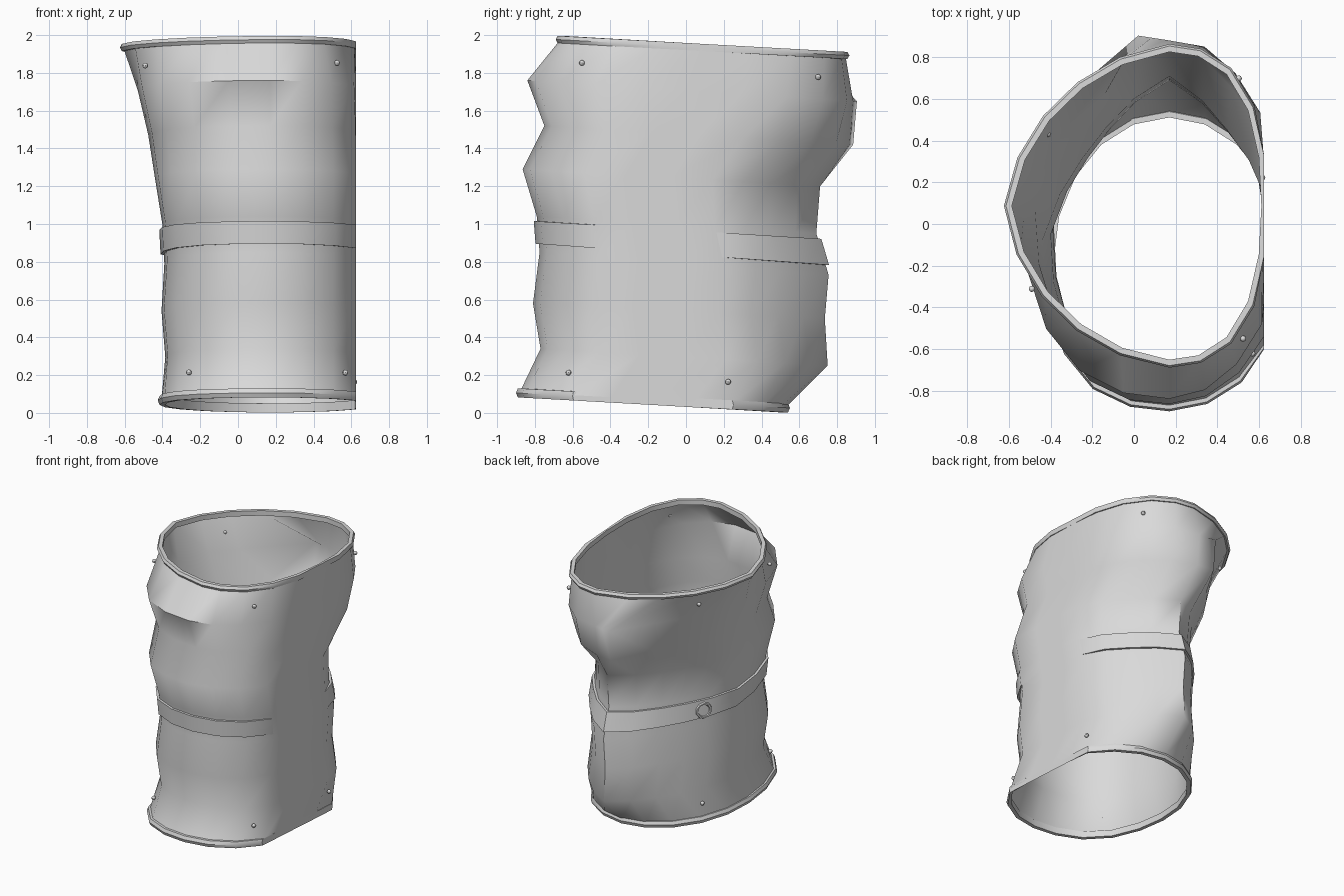
import bpy
import bmesh
from math import sin, cos, radians, pi
from mathutils import Vector, Matrix

cube = bpy.data.objects.get("Cube")
if cube:
    bpy.data.objects.remove(cube, do_unlink=True)

grey = bpy.data.materials.new("light grey")
COLOUR = (0.7, 0.7, 0.7, 1)
grey.diffuse_color = COLOUR
grey.use_nodes = True
grey.node_tree.nodes["Principled BSDF"].inputs["Base Color"].default_value = COLOUR

SIDES = 20
AXIS_X = 0.17
FLAT_X = 0.625
# loops: front z, back z, front y, back y, outer half-width, flat-side half-width,
# then fullness of the front outer, back outer and flat-side quarters
LOOPS = [
    (0.11, 0.03, -0.88, 0.53, 0.575, 0.57, 0.06, 0, 0),
    (0.34, 0.25, -0.77, 0.75, 0.555, 0.57, 0.08, -0.15, -0.14),
    (0.58, 0.50, -0.81, 0.735, 0.575, 0.57, 0.08, -0.17, -0.17),
    (0.85, 0.73, -0.775, 0.755, 0.56, 0.57, 0.07, -0.17, -0.17),
    (1.04, 0.95, -0.79, 0.69, 0.57, 0.57, 0.07, -0.16, -0.18),
    (1.29, 1.20, -0.865, 0.71, 0.61, 0.57, 0.07, -0.16, -0.18),
    (1.52, 1.42, -0.75, 0.885, 0.645, 0.56, 0.06, -0.18, -0.11),
    (1.76, 1.65, -0.84, 0.905, 0.70, 0.55, 0.05, -0.15, -0.02),
    (1.97, 1.885, -0.67, 0.845, 0.775, 0.46, -0.05, -0.06, 0.06),
]


def point(level, angle, out=0.0, dz=0.0):
    """Point on the sleeve at a loop level and angle, pushed out by a distance."""
    i = min(int(level), len(LOOPS) - 2)
    f = level - i
    zf, zb, yf, yb, wide, flat, front_outer, back_outer, side = [
        a + (b - a) * f for a, b in zip(LOOPS[i], LOOPS[i + 1])]
    s, c = sin(angle), cos(angle)
    if c > 0:
        full = side if s > 0 else max(side, 0)
    else:
        full = back_outer if s > 0 else front_outer
    # hollow quarters run to a point, full quarters stay round
    d = abs(sin(2 * angle))
    k = 1 + full * (d if full < 0 else d * d)
    x = AXIS_X + ((flat if c > 0 else wide) * k + out) * c
    y = (yf + yb) / 2 + ((yb - yf) / 2 * k + out) * s
    z = zf + (zb - zf) * (1 + s * k) / 2 + dz
    return Vector((min(x, FLAT_X), y, z))


def ring(level, out=0.0, dz=0.0):
    return [point(level, 2 * pi * k / SIDES, out, dz) for k in range(SIDES)]


def finish(name, bm, angle=40):
    bmesh.ops.recalc_face_normals(bm, faces=bm.faces)
    mesh = bpy.data.meshes.new(name)
    bm.to_mesh(mesh)
    bm.free()
    mesh.materials.append(grey)
    obj = bpy.data.objects.new(name, mesh)
    bpy.context.scene.collection.objects.link(obj)
    bpy.ops.object.select_all(action='DESELECT')
    obj.select_set(True)
    bpy.context.view_layer.objects.active = obj
    bpy.ops.object.shade_smooth_by_angle(angle=radians(angle))


def loft(name, rings, closed=False, angle=40):
    bm = bmesh.new()
    rows = [[bm.verts.new(p) for p in r] for r in rings]
    pairs = list(zip(rows, rows[1:]))
    if closed:
        pairs.append((rows[-1], rows[0]))
    for a, b in pairs:
        for k in range(SIDES):
            n = (k + 1) % SIDES
            bm.faces.new((a[k], a[n], b[n], b[k]))
    finish(name, bm, angle)


# Sleeve wall, with the back ridge leaning towards the outer side as it rises
wall = [ring(i) for i in range(len(LOOPS))]
BACK = SIDES // 4
for i, steps in ((6, 1), (7, 2)):
    crest = wall[i][BACK].copy()
    for k in range(steps + 1):
        share = k / steps
        wall[i][BACK + k] = Vector((0.15 - 0.13 * share, crest.y - 0.02 * (1 - share), crest.z))
loft("sleeve_wall", wall, angle=50)

# Rolled rims at both openings
for name, level, low, high in (("bottom_rim", 0, -0.028, 0.02), ("top_rim", 8, -0.012, 0.026)):
    loft(name, [ring(level, -0.018, low), ring(level, 0.01, low), ring(level, 0.02, (low + high) / 2),
                ring(level, 0.01, high), ring(level, -0.018, high)], closed=True, angle=30)

# Strap around the middle
loft("middle_strap", [ring(3.24), ring(3.24, 0.018), ring(3.87, 0.018), ring(3.87)])


# Rivets near both openings, sunk into the flat side
def rivet(name, level, degrees):
    bm = bmesh.new()
    spot = point(level, radians(degrees), 0.004)
    spot.x = min(spot.x, FLAT_X - 0.009)
    bmesh.ops.create_uvsphere(bm, u_segments=8, v_segments=6, radius=0.015,
                              matrix=Matrix.Translation(spot))
    finish(name, bm)


for label, level, angles in (("top", 7.5, (-47, 50, 150, 207)),
                             ("bottom", 0.5, (-46, 27, 152, 225))):
    for n, degrees in enumerate(angles):
        rivet(f"{label}_rivet_{n + 1}", level, degrees)

# Ring fastener on the strap
centre = point(3.5, radians(158), 0.015)
bpy.ops.mesh.primitive_torus_add(location=centre, rotation=(0, pi / 2, radians(-32)),
                                 major_radius=0.052, minor_radius=0.011,
                                 major_segments=10, minor_segments=6)
fastener = bpy.context.object
fastener.name = "strap_ring"
fastener.data.materials.append(grey)
bpy.ops.object.shade_smooth_by_angle(angle=radians(40))
